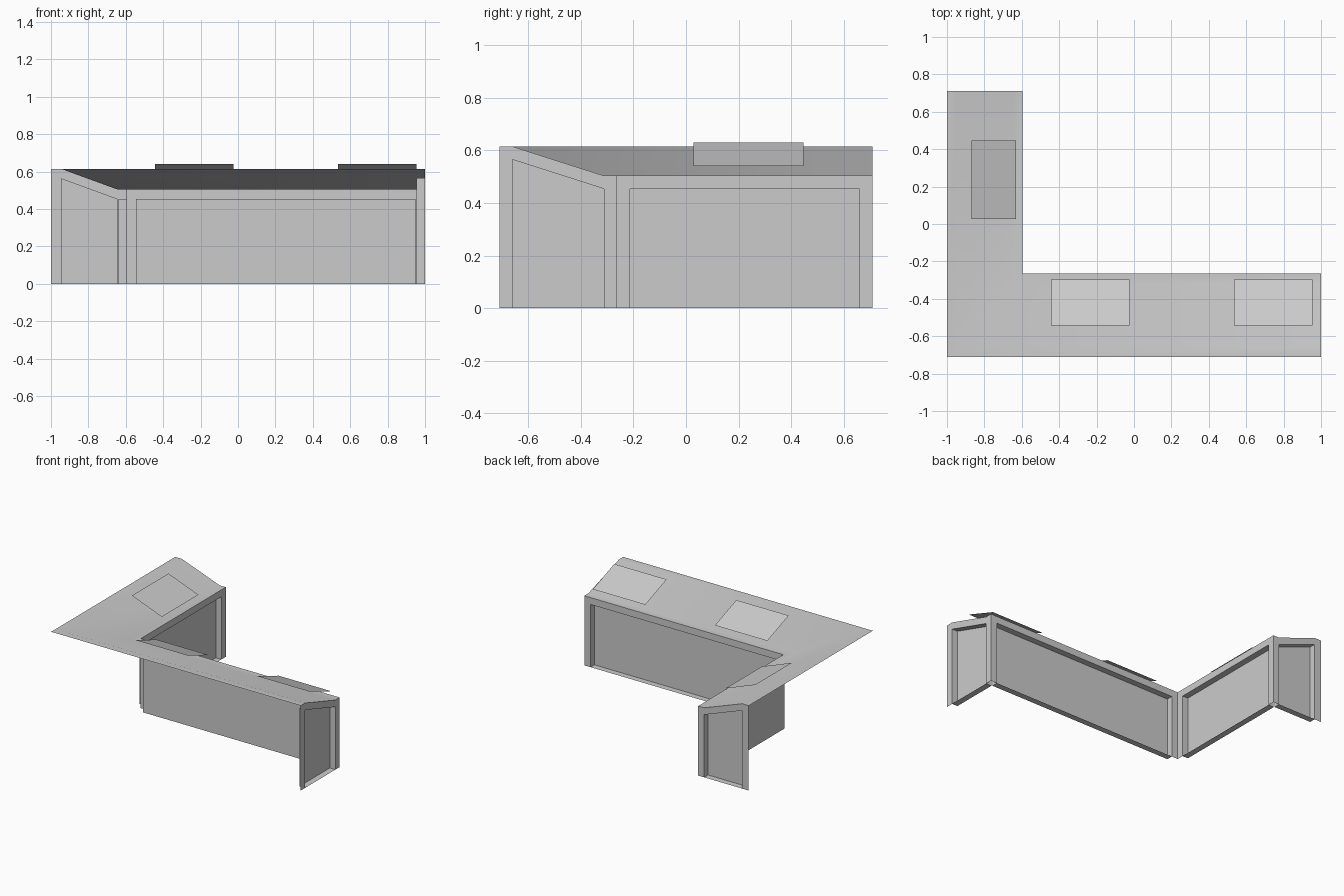
import bpy, bmesh
from mathutils import Vector

if "Cube" in bpy.data.objects:
    bpy.data.objects.remove(bpy.data.objects["Cube"])

# Roof profile: breakpoints across each wing and their heights
XS = [-1.0, -0.947, -0.643, -0.595]
YS = [-0.71, -0.66, -0.313, -0.264]
ZS = [0.615, 0.615, 0.504, 0.504]
END_X, END_Y = 1.0, 0.71
FRAME, DEPTH = 0.05, 0.045


def make_object(name, polygons, facing):
    """Build one mesh from polygons; the first one must look along 'facing'."""
    bm = bmesh.new()
    for poly in polygons:
        bm.faces.new([bm.verts.new(p) for p in poly])
    bmesh.ops.remove_doubles(bm, verts=bm.verts, dist=1e-5)
    bmesh.ops.recalc_face_normals(bm, faces=bm.faces)
    bm.faces.ensure_lookup_table()
    bm.normal_update()
    if bm.faces[0].normal.dot(Vector(facing)) < 0:
        bmesh.ops.reverse_faces(bm, faces=bm.faces)
    mesh = bpy.data.meshes.new(name)
    bm.to_mesh(mesh)
    bm.free()
    obj = bpy.data.objects.new(name, mesh)
    bpy.context.collection.objects.link(obj)
    return obj


def wall(name, axis, plane, outer, inner):
    """Framed wall facing +x or +y, with a recessed panel reaching the ground."""
    def at(p, d=0.0):
        return (plane - d, p[0], p[1]) if axis == 'x' else (p[0], plane - d, p[1])
    polys = [[at(p) for p in outer + inner[::-1]]]
    for a, b in zip(inner, inner[1:] + inner[:1]):
        polys.append([at(a), at(b), at(b, DEPTH), at(a, DEPTH)])
    polys.append([at(p, DEPTH) for p in inner])
    make_object(name, polys, (1, 0, 0) if axis == 'x' else (0, 1, 0))


def end_wall(name, axis, plane, s):
    outer = [(s[0], 0)] + list(zip(s, ZS)) + [(s[3], 0)]
    inner = [(s[1], 0), (s[1], ZS[1] - FRAME), (s[2], ZS[2] - FRAME), (s[2], 0)]
    wall(name, axis, plane, outer, inner)


def long_wall(name, axis, plane, a, b):
    top = ZS[3]
    outer = [(a, 0), (a, top), (b, top), (b, 0)]
    a, b, top = a + FRAME, b - FRAME, top - FRAME
    inner = [(a, 0), (a, top), (b, top), (b, 0)]
    wall(name, axis, plane, outer, inner)


# Walls on the inner side and the wing ends (outer sides stay open)
end_wall("side_wing_end_wall", 'y', END_Y, XS)
end_wall("main_wing_end_wall", 'x', END_X, YS)
long_wall("side_wing_wall", 'x', XS[3], YS[3], END_Y)
long_wall("main_wing_wall", 'y', YS[3], XS[3], END_X)

# L-shaped lean-to roof, mitred at the corner
roof_polys = []
for i in range(3):
    c0, c1 = (XS[i], YS[i], ZS[i]), (XS[i + 1], YS[i + 1], ZS[i + 1])
    roof_polys.append([c0, c1, (END_X, c1[1], c1[2]), (END_X, c0[1], c0[2])])
    roof_polys.append([c0, c1, (c1[0], END_Y, c1[2]), (c0[0], END_Y, c0[2])])
roof = make_object("roof", roof_polys, (0, 0, 1))
bpy.context.view_layer.objects.active = roof
roof.select_set(True)
bpy.ops.object.shade_smooth_by_angle(angle=0.8)

# Skylight panes floating just above the slopes
for name, x in (("skylight_left", -0.443), ("skylight_right", 0.535)):
    make_object(name, [[(x, -0.543, 0.64), (x + 0.42, -0.543, 0.64),
                        (x + 0.42, -0.298, 0.55), (x, -0.298, 0.55)]], (0, 0, 1))
make_object("skylight_side", [[(-0.87, 0.028, 0.63), (-0.63, 0.028, 0.54),
                               (-0.63, 0.447, 0.54), (-0.87, 0.447, 0.63)]], (0, 0, 1))
